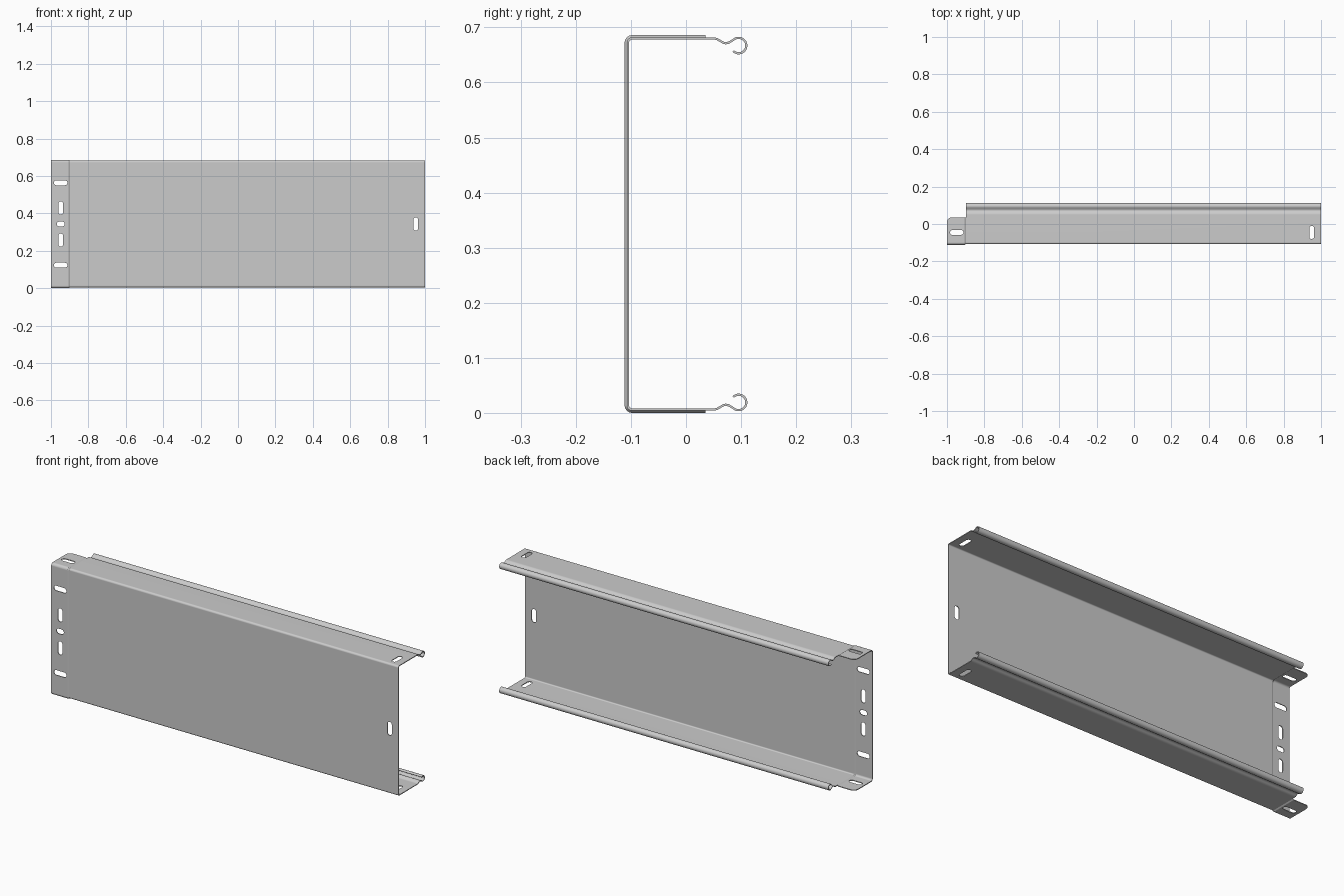
import bpy, bmesh, math
from mathutils import Vector

if "Cube" in bpy.data.objects:
    bpy.data.objects.remove(bpy.data.objects["Cube"])

H = 0.686          # overall height
T = 0.004          # sheet thickness
MID = H / 2
Y_WEB = -0.1055    # sheet centreline of the main web
Z_TOP = 0.680      # sheet centreline of the main top flange
JOG = 0.004        # outward step of the coupling end
X_STEP = -0.899


def arc(cy, cz, r, a0, a1, n):
    return [(cy + r * math.cos(math.radians(a0 + (a1 - a0) * i / n)),
             cz + r * math.sin(math.radians(a0 + (a1 - a0) * i / n))) for i in range(n + 1)]


def centreline(out, y_end=None):
    """Channel path in (y, z), bottom lip to top lip; y_end gives a plain flange."""
    r = 0.008 + out
    top = arc(Y_WEB + 0.008, Z_TOP - 0.008, r, 180, 90, 8)
    if y_end is None:
        top += [(0.050, 0.680), (0.056, 0.6790), (0.062, 0.6755), (0.067, 0.6725),
                (0.072, 0.6712), (0.077, 0.6722), (0.082, 0.6748)]
        top += arc(0.0955, 0.667, 0.014, 130, -135, 24)
    else:
        top.append((y_end, Z_TOP + out))
    return [(y, H - z) for y, z in reversed(top)] + top


def thicken(path):
    """Offset the path to both sides, giving the two skins of the sheet."""
    pts = [Vector(p) for p in path]
    a, b = [], []
    for i, p in enumerate(pts):
        d0 = (p - pts[i - 1]).normalized() if i else None
        d1 = (pts[i + 1] - p).normalized() if i < len(pts) - 1 else None
        d = ((d0 or d1) + (d1 or d0)).normalized()
        k = T / 2 / max(0.5, d.dot(d1 or d0))
        n = Vector((-d.y, d.x)) * k
        a.append(p + n)
        b.append(p - n)
    return a + b[::-1]


def loft(name, sections):
    """Skin a list of (x, path) sections into a closed sheet."""
    bm = bmesh.new()
    rings = [[bm.verts.new((x, p.x, p.y)) for p in thicken(path)] for x, path in sections]
    n = len(rings[0])
    for r0, r1 in zip(rings, rings[1:]):
        for i in range(n):
            j = (i + 1) % n
            bm.faces.new((r0[i], r0[j], r1[j], r1[i]))
    for ring in (rings[0], rings[-1]):
        for i in range(n // 2 - 1):
            bm.faces.new((ring[i], ring[i + 1], ring[n - 2 - i], ring[n - 1 - i]))
    return finish(name, bm)


def finish(name, bm):
    bmesh.ops.recalc_face_normals(bm, faces=bm.faces)
    me = bpy.data.meshes.new(name)
    bm.to_mesh(me)
    bm.free()
    ob = bpy.data.objects.new(name, me)
    bpy.context.collection.objects.link(ob)
    return ob


def slot(bm, x, c, lx, lc, web):
    """Round-ended cutter; web slots run along y, flange slots along z."""
    r = min(lx, lc) / 2
    hx, hc = lx / 2 - r, lc / 2 - r
    a0 = -90 if lx > lc else 0
    outline = arc(hx, hc, r, a0, a0 + 180, 12) + arc(-hx, -hc, r, a0 + 180, a0 + 360, 12)
    ends = (-0.2, -0.085) if web else (-0.1, H + 0.1)
    rings = [[bm.verts.new((x + u, e, c + v) if web else (x + u, c + v, e))
              for u, v in outline] for e in ends]
    n = len(outline)
    for i in range(n):
        j = (i + 1) % n
        bm.faces.new((rings[0][i], rings[0][j], rings[1][j], rings[1][i]))
    bm.faces.new(rings[0])
    bm.faces.new(rings[1])


def punch(ob, slots):
    """Cut the slots, then smooth the bends."""
    bm = bmesh.new()
    for s in slots:
        slot(bm, *s)
    cutter = finish("slot_cutter", bm)
    cutter.hide_render = True
    mod = ob.modifiers.new("slots", 'BOOLEAN')
    mod.operation, mod.solver, mod.object = 'DIFFERENCE', 'EXACT', cutter
    bpy.ops.object.select_all(action='DESELECT')
    bpy.context.view_layer.objects.active = ob
    ob.select_set(True)
    bpy.ops.object.modifier_apply(modifier=mod.name)
    bpy.data.objects.remove(cutter)
    bpy.ops.object.shade_smooth_by_angle(angle=math.radians(30))
    wn = ob.modifiers.new("flat_normals", 'WEIGHTED_NORMAL')
    wn.keep_sharp = True


# Main channel with curled lips
tray = loft("tray_channel", [(X_STEP, centreline(0)), (1.0, centreline(0))])
punch(tray, [(0.95, MID, 0.026, 0.07, True),
             (0.95, -0.045, 0.026, 0.07, False)])

# Stepped coupling end with rounded flange corners
R, Y_TAB = 0.025, 0.035
sections = []
for i in range(7):
    a = math.radians(90 * i / 6)
    sections.append((-1 + R * (1 - math.cos(a)), centreline(JOG, Y_TAB - R + R * math.sin(a))))
sections += [(-0.905, centreline(JOG, Y_TAB)), (X_STEP, centreline(0, Y_TAB))]
coupling = loft("coupling_end", sections)
holes = [(-0.948, MID, 0.042, 0.026, True), (-0.948, -0.045, 0.072, 0.026, False)]
for s in (-1, 1):
    holes += [(-0.948, MID + s * 0.086, 0.026, 0.07, True),
              (-0.948, MID + s * 0.22, 0.072, 0.026, True)]
punch(coupling, holes)
